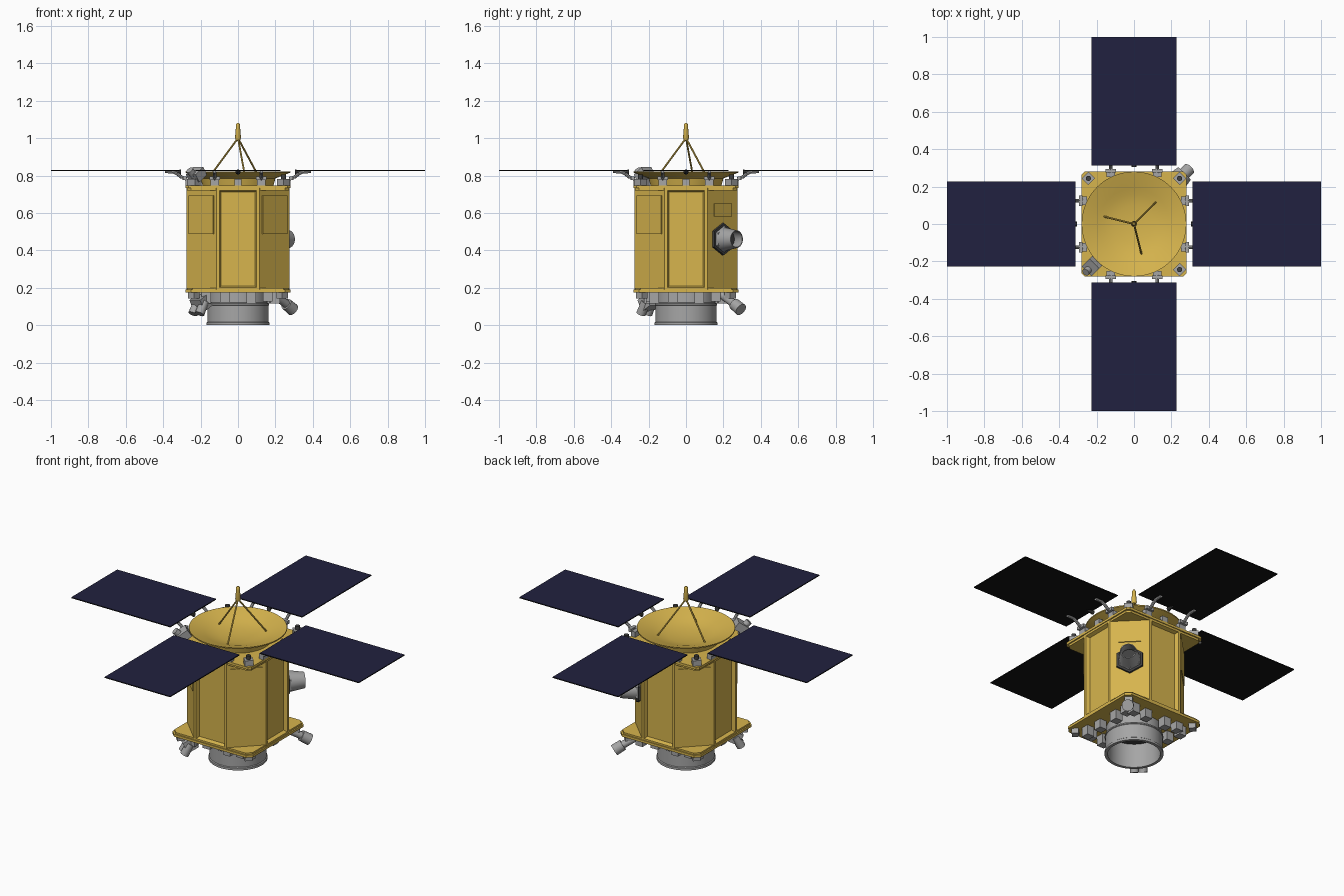
import bpy, bmesh, math
from mathutils import Vector, Matrix

if "Cube" in bpy.data.objects:
    bpy.data.objects.remove(bpy.data.objects["Cube"])


def material(name, r, g, b):
    m = bpy.data.materials.new(name)
    m.use_nodes = True
    m.diffuse_color = (r, g, b, 1)
    bsdf = next(n for n in m.node_tree.nodes if n.type == "BSDF_PRINCIPLED")
    bsdf.inputs["Base Color"].default_value = (r, g, b, 1)
    bsdf.inputs["Roughness"].default_value = 0.6
    return m


GOLD = material("gold foil", 0.68, 0.46, 0.075)
GREY = material("grey metal", 0.38, 0.38, 0.38)
DARK = material("dark metal", 0.05, 0.05, 0.05)
NAVY = material("navy solar cells", 0.015, 0.015, 0.05)
BLACK = material("black panel back", 0.006, 0.006, 0.006)


def finish(name, bm, mats, smooth=False):
    bmesh.ops.recalc_face_normals(bm, faces=bm.faces)
    mesh = bpy.data.meshes.new(name)
    bm.to_mesh(mesh)
    bm.free()
    ob = bpy.data.objects.new(name, mesh)
    bpy.context.collection.objects.link(ob)
    for m in mats:
        mesh.materials.append(m)
    if smooth:
        bpy.ops.object.select_all(action="DESELECT")
        ob.select_set(True)
        bpy.context.view_layer.objects.active = ob
        bpy.ops.object.shade_smooth_by_angle(angle=math.radians(35))
    return ob


def turn(angle):
    return Matrix.Rotation(angle, 4, "Z")


def box(name, centre, size, mat, angle=0, tilt=0):
    """Box placed in a frame turned about the vertical axis."""
    bm = bmesh.new()
    bmesh.ops.create_cube(bm, size=1)
    move = turn(angle) @ Matrix.Translation(centre) @ Matrix.Rotation(tilt, 4, "Y")
    bmesh.ops.transform(bm, matrix=move @ Matrix.Diagonal((*size, 1)), verts=bm.verts)
    return finish(name, bm, [mat])


def rod(name, a, b, r1, r2, mat, sides=16):
    """Cylinder or cone from point a to point b."""
    a, b = Vector(a), Vector(b)
    bm = bmesh.new()
    bmesh.ops.create_cone(bm, cap_ends=True, segments=sides, radius1=r1, radius2=r2,
                          depth=(b - a).length)
    rot = (b - a).to_track_quat("Z", "Y").to_matrix().to_4x4()
    bmesh.ops.transform(bm, matrix=Matrix.Translation((a + b) / 2) @ rot, verts=bm.verts)
    return finish(name, bm, [mat], sides > 8)


def lathe(name, profile, mat, steps=64, closed=False):
    bm = bmesh.new()
    pts = profile + profile[:1] if closed else profile
    verts = [bm.verts.new((r, 0, z)) for r, z in pts]
    edges = [bm.edges.new(p) for p in zip(verts, verts[1:])]
    bmesh.ops.spin(bm, geom=verts + edges, cent=(0, 0, 0), axis=(0, 0, 1),
                   angle=math.tau, steps=steps)
    bmesh.ops.remove_doubles(bm, verts=bm.verts, dist=1e-4)
    return finish(name, bm, [mat], True)


def square_plate(name, half, cut, z0, z1):
    """Square deck with clipped corners."""
    bm = bmesh.new()
    k = half - cut
    ring = []
    for i in range(4):
        for p in ((half, -k, z0), (half, k, z0)):
            ring.append(bm.verts.new(turn(i * math.pi / 2) @ Vector(p)))
    face = bm.faces.new(ring)
    top = bmesh.ops.extrude_face_region(bm, geom=[face])["geom"]
    bmesh.ops.translate(bm, vec=(0, 0, z1 - z0),
                        verts=[g for g in top if isinstance(g, bmesh.types.BMVert)])
    return finish(name, bm, [GOLD])


QUARTER = math.pi / 2
DIAG = math.pi / 4

# Eight-sided body with recessed bays on the four main sides
bm = bmesh.new()
bmesh.ops.create_cone(bm, cap_ends=True, segments=8, radius1=0.298, radius2=0.298, depth=0.55)
bmesh.ops.transform(bm, matrix=Matrix.Translation((0, 0, 0.46)), verts=bm.verts)
if not any(f.normal.x > 0.99 for f in bm.faces):
    bmesh.ops.rotate(bm, matrix=Matrix.Rotation(math.pi / 8, 3, "Z"), verts=bm.verts)
bm.normal_update()
bays = [f for f in bm.faces if max(abs(f.normal.x), abs(f.normal.y)) > 0.99]
bmesh.ops.inset_individual(bm, faces=bays, thickness=0.022, depth=0)
bmesh.ops.inset_individual(bm, faces=bays, thickness=0.012, depth=-0.022)
finish("body", bm, [GOLD])

# Decks at both ends
square_plate("lower_deck", 0.28, 0.03, 0.175, 0.19)
square_plate("lower_deck_edge", 0.272, 0.03, 0.19, 0.2)
square_plate("upper_deck", 0.28, 0.015, 0.733, 0.748)
square_plate("upper_deck_edge", 0.272, 0.02, 0.72, 0.733)

# Cover plates on the diagonal sides
for i in (1, 2, 3):
    box("cover_plate", (0.277, 0, 0.59), (0.008, 0.185, 0.205), GOLD, DIAG + i * QUARTER)
box("small_cover_plate", (0.277, 0, 0.615), (0.008, 0.13, 0.07), GOLD, DIAG)

# Dish antenna with tripod feed
lathe("dish", [(0, 0.765), (0.1, 0.771), (0.16, 0.784), (0.19, 0.795), (0.28, 0.823),
               (0.28, 0.816), (0.2, 0.785), (0.19, 0.748), (0, 0.748)], GOLD)
for deg in (45, 166, 284):
    a = math.radians(deg)
    rod("feed_strut", (0.165 * math.cos(a), 0.165 * math.sin(a), 0.783), (0, 0, 1.0),
        0.005, 0.005, GOLD, 8)
lathe("feed_horn", [(0, 0.985), (0.011, 0.988), (0.016, 1.0), (0.011, 1.06), (0.011, 1.072),
                    (0.006, 1.08), (0, 1.082)], GOLD, 24)

# Solar panels with hinges, on all four sides
for i in range(4):
    a = i * QUARTER
    panel = box("solar_panel", (0.656, 0, 0.828), (0.688, 0.456, 0.006), BLACK, a)
    panel.data.materials.append(NAVY)
    for f in panel.data.polygons:
        f.material_index = 1 if f.normal.z > 0.9 else 0
    rod("panel_latch", turn(a) @ Vector((0.305, 0, 0.819)), turn(a) @ Vector((0.35, 0, 0.819)),
        0.014, 0.002, DARK, 8)
    box("latch_post", (0.265, 0, 0.765), (0.025, 0.04, 0.035), GREY, a)
    for y in (-0.125, 0.125):
        box("hinge_base", (0.265, y, 0.764), (0.03, 0.045, 0.034), GREY, a)
        box("hinge_pin", (0.285, y, 0.785), (0.02, 0.055, 0.02), GREY, a)
        path = [(0.275, 0.782), (0.3, 0.79), (0.325, 0.81), (0.345, 0.82), (0.39, 0.822)]
        for (x0, z0), (x1, z1) in zip(path, path[1:]):
            rod("hinge_arm", turn(a) @ Vector((x0, y, z0)), turn(a) @ Vector((x1, y, z1)),
                0.009, 0.009, GREY, 8)

# Instruments on the upper deck corners
for i in (0, 1, 3):
    a = DIAG + i * QUARTER
    box("corner_unit", (0.345, 0, 0.765), (0.05, 0.05, 0.034), GREY, a)
    rod("corner_sensor", turn(a) @ Vector((0.345, 0, 0.78)), turn(a) @ Vector((0.345, 0, 0.805)),
        0.014, 0.014, DARK)
a = DIAG + 2 * QUARTER
box("tracker_base", (0.33, 0, 0.765), (0.05, 0.06, 0.034), GREY, a)
box("tracker_head", (0.315, 0, 0.805), (0.07, 0.075, 0.05), GREY, a, 0.6)
rod("tracker_lens", turn(a) @ Vector((0.325, 0, 0.79)), turn(a) @ Vector((0.365, 0, 0.83)),
    0.02, 0.02, GREY)

# Telescope on one diagonal side: hexagonal mount, hollow tapered hood
out = turn(DIAG)
rod("telescope_mount", out @ Vector((0.27, 0, 0.46)), out @ Vector((0.288, 0, 0.46)),
    0.087, 0.085, DARK, 6)
rod("telescope_collar", out @ Vector((0.285, 0, 0.46)), out @ Vector((0.3, 0, 0.46)),
    0.072, 0.066, GREY, 6)
hood = lathe("telescope_hood", [(0.062, 0), (0.047, 0.088), (0.042, 0.088), (0.052, 0.012)],
             GREY, 32, True)
hood.matrix_world = (Matrix.Translation(out @ Vector((0.295, 0, 0.46))) @ out
                     @ Matrix.Rotation(QUARTER, 4, "Y"))
rod("telescope_lens", out @ Vector((0.298, 0, 0.46)), out @ Vector((0.32, 0, 0.46)),
    0.05, 0.046, DARK, 32)

# Hollow launch adapter ring
lathe("adapter_ring", [(0.168, 0), (0.168, 0.014), (0.163, 0.018), (0.163, 0.105),
                       (0.167, 0.108), (0.167, 0.116), (0.157, 0.12), (0.157, 0.178),
                       (0.145, 0.178), (0.15, 0.1), (0.15, 0)], GREY, 64, True)
rod("adapter_floor", (0, 0, 0.15), (0, 0, 0.177), 0.15, 0.15, DARK, 48)

# Equipment boxes under the lower deck
for i in range(4):
    a = i * QUARTER
    for y, x, h in ((-0.17, 0.2, 0.06), (-0.07, 0.19, 0.055), (0.07, 0.19, 0.06), (0.16, 0.19, 0.05)):
        box("underside_unit", (x, y, 0.176 - h / 2), (0.05, 0.05, h), GREY, a)
    box("corner_bracket", (0.335, 0, 0.16), (0.04, 0.045, 0.032), GREY, DIAG + a)

# Thrusters angled out of two lower corners
rod("thruster", out @ Vector((0.27, 0, 0.165)), out @ Vector((0.38, 0, 0.105)), 0.022, 0.022, GREY)
rod("thruster_nozzle", out @ Vector((0.365, 0, 0.113)), out @ Vector((0.415, 0, 0.083)),
    0.032, 0.034, GREY)
back = turn(DIAG + math.pi)
box("sensor_block", (0.28, 0, 0.12), (0.07, 0.08, 0.07), GREY, DIAG + math.pi, 0.5)
for y in (-0.025, 0.025):
    rod("sensor_barrel", back @ Vector((0.28, y, 0.125)), back @ Vector((0.315, y, 0.06)),
        0.024, 0.026, GREY)
